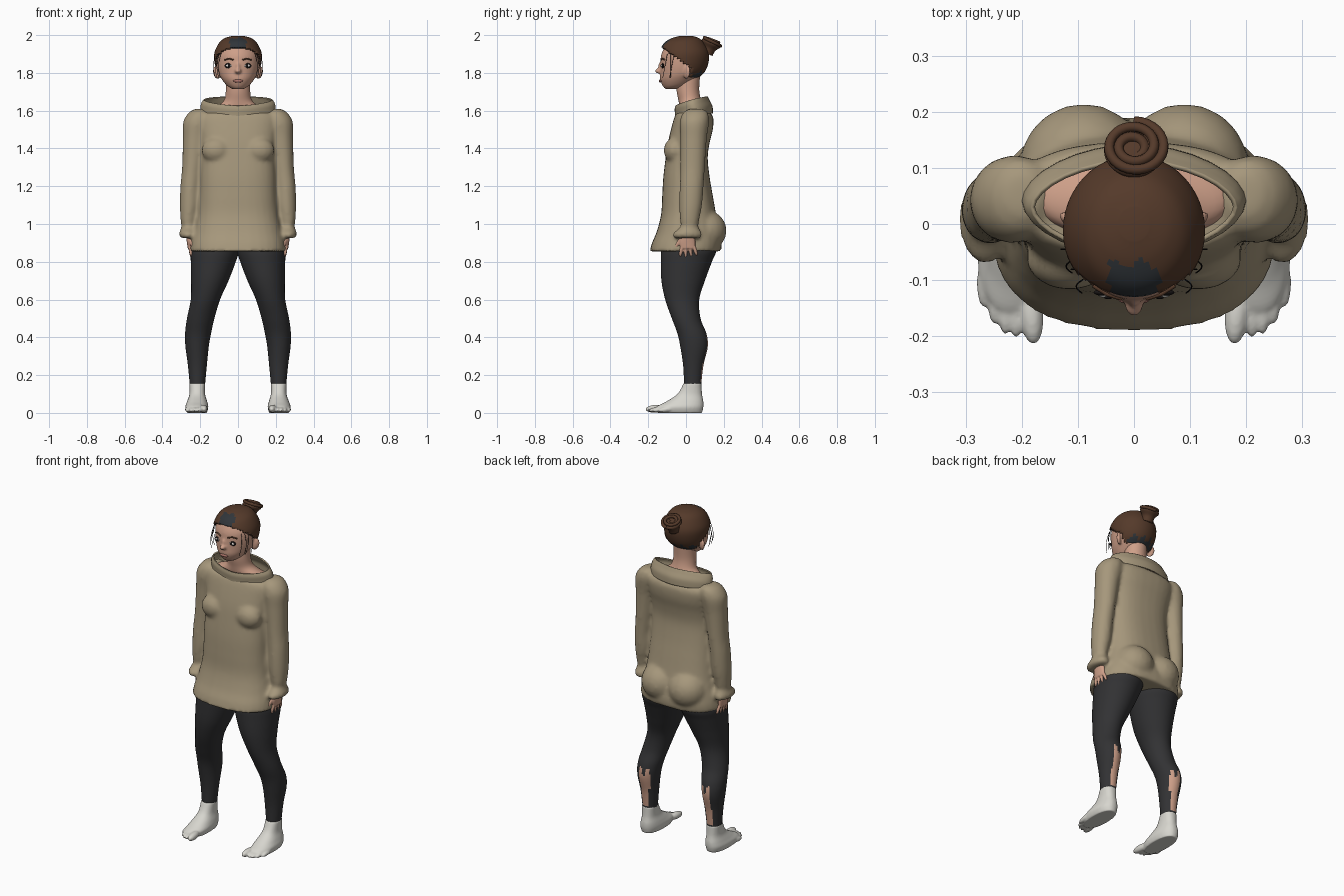
import bpy, bmesh, math
from mathutils import Vector, Matrix

if "Cube" in bpy.data.objects:
    bpy.data.objects.remove(bpy.data.objects["Cube"])


def material(name, r, g, b):
    m = bpy.data.materials.new(name)
    m.use_nodes = True
    m.diffuse_color = (r, g, b, 1)
    bsdf = m.node_tree.nodes["Principled BSDF"]
    bsdf.inputs["Base Color"].default_value = (r, g, b, 1)
    bsdf.inputs["Roughness"].default_value = .8
    return m


KNIT = material("beige knit", .38, .31, .2)
LEGGING = material("charcoal fabric", .032, .032, .034)
SKIN = material("skin", .62, .35, .25)
HAIR = material("brown hair", .09, .042, .023)
SOCK = material("off white", .68, .67, .62)
SLATE = material("dark slate", .03, .036, .042)
LASH = material("black lash", .01, .008, .008)
LIP = material("lip", .4, .17, .14)
WHITE = material("eye white", .7, .68, .65)


def interpolate(keys, sub):
    """Smooth curve through key tuples."""
    out = []
    for i in range(len(keys) - 1):
        a, b, c, d = (keys[max(i - 1, 0)], keys[i], keys[i + 1], keys[min(i + 2, len(keys) - 1)])
        for k in range(sub):
            t = k / sub
            out.append([q + .5 * t * (r - p + t * (2 * p - 5 * q + 4 * r - s + t * (3 * (q - r) + s - p)))
                        for p, q, r, s in zip(a, b, c, d)])
    return out + [list(keys[-1])]


def loft(bm, keys, side=1, seg=32, sub=5, power=2, tilt=0, lift=0, caps=True):
    """Skin rounded rings given as (z, x min, x max, y front, y back)."""
    rings = []
    for z, x0, x1, y0, y1 in interpolate(keys, sub):
        ring = []
        for i in range(seg):
            a = math.tau * i / seg
            c, s = (math.copysign(abs(f) ** (2 / power), f) for f in (math.cos(a), math.sin(a)))
            x, y = (x0 + x1) / 2 + c * (x1 - x0) / 2, (y0 + y1) / 2 + s * (y1 - y0) / 2
            ring.append(bm.verts.new((side * x, y, z + tilt * s + lift * abs(c))))
        rings.append(ring)
    for low, high in zip(rings, rings[1:]):
        for i in range(seg):
            j = (i + 1) % seg
            bm.faces.new((low[i], low[j], high[j], high[i]))
    if caps:
        bm.faces.new(rings[0])
        bm.faces.new(rings[-1])


def blob(bm, centre, radii, direction=(0, 0, 1)):
    turn = Vector(direction).to_track_quat('Z', 'Y').to_matrix().to_4x4()
    m = Matrix.Translation(centre) @ turn @ Matrix.Diagonal((*radii, 1))
    bmesh.ops.create_uvsphere(bm, u_segments=20, v_segments=12, radius=1, matrix=m)


def finger(bm, a, b, r):
    a, b = Vector(a), Vector(b)
    blob(bm, (a + b) / 2, (r, r, (b - a).length / 2 + r), b - a)


def finish(name, bm, mats, voxel=0, rule=None, thickness=0):
    bmesh.ops.recalc_face_normals(bm, faces=bm.faces)
    for f in bm.faces:
        f.smooth = True
        if rule:
            f.material_index = rule(f.calc_center_median())
    mesh = bpy.data.meshes.new(name)
    bm.to_mesh(mesh)
    bm.free()
    for m in mats:
        mesh.materials.append(m)
    ob = bpy.data.objects.new(name, mesh)
    bpy.context.collection.objects.link(ob)
    if voxel:
        mod = ob.modifiers.new("merge", 'REMESH')
        mod.mode, mod.voxel_size, mod.use_smooth_shade = 'VOXEL', voxel, True
        mod = ob.modifiers.new("soften", 'SMOOTH')
        mod.iterations = 5
    if thickness:
        mod = ob.modifiers.new("thickness", 'SOLIDIFY')
        mod.thickness, mod.offset = thickness, -1
    return ob


def tube(name, points, radius, mat):
    cu = bpy.data.curves.new(name, 'CURVE')
    cu.dimensions, cu.bevel_depth, cu.bevel_resolution = '3D', radius, 2
    sp = cu.splines.new('POLY')
    sp.points.add(len(points) - 1)
    for p, co in zip(sp.points, points):
        p.co = (*co, 1)
    sp.use_smooth = True
    cu.materials.append(mat)
    bpy.context.collection.objects.link(bpy.data.objects.new(name, cu))


def centred(rows, grow=0, rise=0):
    return [(z + rise, -w - grow, w + grow, f - grow, b + grow) for z, w, f, b in rows]


# Sweater: torso, sleeves, bust and seat fused into one knit surface
TORSO = [(.855, .255, -.192, .185), (.9, .25, -.18, .19), (.96, .235, -.155, .18), (1.05, .215, -.132, .16),
         (1.15, .205, -.126, .142), (1.25, .2, -.12, .125), (1.35, .196, -.108, .115), (1.43, .2, -.096, .125),
         (1.5, .21, -.08, .142), (1.56, .215, -.063, .145), (1.59, .19, -.05, .13)]
SLEEVE = [(.925, .225, .305, -.065, .08), (.95, .22, .312, -.07, .085), (.985, .225, .3, -.03, .066),
          (1.02, .222, .304, -.032, .07), (1.1, .205, .308, -.035, .085), (1.2, .2, .305, -.033, .093),
          (1.3, .188, .296, -.03, .1), (1.45, .165, .292, -.03, .11), (1.54, .14, .29, -.033, .122),
          (1.59, .145, .26, -.015, .115), (1.61, .17, .225, .02, .085)]
bm = bmesh.new()
loft(bm, centred(TORSO), power=2.5)
for s in (1, -1):
    loft(bm, SLEEVE, s)
    blob(bm, (s * .115, -.06, 1.39), (.078, .058, .068))
    blob(bm, (s * .09, .1, .965), (.115, .115, .11))
finish("sweater", bm, [KNIT], voxel=.011)

# Wide open collar
bm = bmesh.new()
loft(bm, centred([(1.56, .2, -.058, .143), (1.6, .2, -.058, .14), (1.63, .195, -.06, .125), (1.65, .183, -.056, .115)]),
     power=1.8, tilt=.024, lift=.008, caps=False)
finish("collar", bm, [KNIT], thickness=.008)

# Neck and upper chest
bm = bmesh.new()
loft(bm, centred([(1.57, .185, -.035, .125), (1.6, .165, -.03, .115), (1.625, .11, -.035, .095),
                  (1.655, .074, -.04, .08), (1.71, .064, -.05, .07), (1.79, .062, -.05, .075)]))
finish("neck", bm, [SKIN])

# Legs with a torn strip at the back of each calf
LEG = [(.145, .175, .255, -.01, .08), (.25, .165, .265, -.015, .092), (.35, .155, .278, -.03, .115),
       (.42, .143, .28, -.045, .108), (.5, .125, .27, -.075, .077), (.6, .095, .25, -.11, .07),
       (.7, .05, .248, -.13, .1), (.8, .012, .25, -.133, .137), (.86, -.005, .25, -.13, .16),
       (.93, -.005, .23, -.11, .15)]


def torn(c):
    across = abs(c.x) - .215
    left = -.04 if c.z > .27 else -.022
    top = .385 + .025 * math.sin(across * 150)
    return int(c.y > .06 and left < across < .02 and .17 < c.z < top)


FOOT = [(0, .165, .27, -.15, .085), (.03, .157, .28, -.16, .092), (.06, .163, .27, -.105, .092),
        (.1, .174, .257, -.045, .085), (.158, .174, .257, -.012, .082)]
for s, label in ((1, "left"), (-1, "right")):
    bm = bmesh.new()
    loft(bm, LEG, s, seg=40, sub=8)
    finish(label + "_leg", bm, [LEGGING, SKIN], rule=torn)

    # Foot with five toes
    bm = bmesh.new()
    loft(bm, FOOT, s, power=2.3)
    finger(bm, (s * .185, -.13, .024), (s * .18, -.194, .02), .021)
    for i in range(4):
        x, y = .21 + .019 * i, -.19 + .006 * i * i
        finger(bm, (s * x, y + .06, .022), (s * x, y, .014), .0135)
    finish(label + "_foot", bm, [SOCK], voxel=.005)

    # Hand with four fingers and a thumb
    bm = bmesh.new()
    loft(bm, [(.87, .242, .266, -.03, .05), (.91, .238, .272, -.035, .05), (.97, .24, .28, -.015, .045)], s)
    for i in range(4):
        y = -.022 + .021 * i
        finger(bm, (s * .255, y, .885), (s * .247, y * 1.35, .828 + .006 * abs(i - 1)), .0095)
    finger(bm, (s * .25, -.025, .925), (s * .238, -.056, .872), .0105)
    finish(label + "_hand", bm, [SKIN], voxel=.004)

# Head with nose and ears
HEAD = [(1.715, .03, -.11, -.04), (1.732, .058, -.124, .01), (1.765, .085, -.137, .055), (1.8, .103, -.137, .09),
        (1.85, .113, -.136, .108), (1.9, .112, -.13, .108), (1.95, .087, -.102, .083), (1.975, .056, -.06, .055),
        (1.986, .015, -.018, .018)]
bm = bmesh.new()
loft(bm, centred(HEAD), seg=40)
blob(bm, (0, -.14, 1.81), (.018, .024, .014))
blob(bm, (0, -.134, 1.83), (.011, .014, .03))
for s in (1, -1):
    blob(bm, (s * .112, .005, 1.803), (.012, .024, .036), (s * .2, .15, 1))
finish("head", bm, [SKIN], voxel=.006)

# Face details
bm = bmesh.new()
blob(bm, (0, -.135, 1.757), (.028, .008, .008))
finish("lips", bm, [LIP])
for s, label in ((1, "left"), (-1, "right")):
    for part, mat, y, radii in (("lashes", LASH, -.122, (.026, .007, .014)),
                                ("eye", WHITE, -.126, (.018, .006, .008)),
                                ("iris", LASH, -.13, (.008, .004, .008))):
        bm = bmesh.new()
        blob(bm, (s * .046, y, 1.838), radii)
        finish(label + "_" + part, bm, [mat])
    tube(label + "_brow", [(s * .022, -.133, 1.868), (s * .048, -.125, 1.876), (s * .072, -.11, 1.868)], .004, HAIR)


# Hair cap cut to a hairline, with slate patches at the brow and nape
def hairline(c):
    return 1.775 if c.y > .022 else 1.932 - .72 * (c.y + .12)


def patch(c):
    ragged = .008 * math.sin(c.x * 130)
    brow = abs(c.x) < .045 and c.y < -.07 + ragged and c.z > 1.93
    nape = c.y > .035 and c.z < 1.803 + 2 * ragged
    return int(brow or nape)


bm = bmesh.new()
loft(bm, centred(HEAD, .012, .01), seg=48, sub=8)
low = [f for f in bm.faces if f.calc_center_median().z < hairline(f.calc_center_median())]
bmesh.ops.delete(bm, geom=low, context='FACES')
finish("hair", bm, [HAIR, SLATE], rule=patch, thickness=.014)

# Coiled bun, flaring upward along a leaning axis
axis = Vector((0, .38, .92)).normalized()
across = Vector((0, axis.z, -axis.y))
rim = Vector((0, .135, 1.962))
bm = bmesh.new()
loft(bm, centred([(-.065, .032, -.032, .032), (-.035, .036, -.036, .036), (-.01, .053, -.052, .052), (.002, .05, -.05, .05)]))
bmesh.ops.transform(bm, verts=bm.verts, matrix=Matrix.Translation(rim) @ axis.to_track_quat('Z', 'Y').to_matrix().to_4x4())
finish("bun", bm, [HAIR])
coil = []
for i in range(90):
    a, r = i * .21, .052 * (1 - i / 100)
    coil.append(rim + across * r * math.cos(a) + Vector((r * math.sin(a) * 1.1, 0, 0)) + axis * .012 * math.sin(i * .05))
tube("bun_coil", coil, .009, HAIR)

# Loose strands at the temples
for s in (1, -1):
    for i in range(4):
        y = -.045 - .018 * i
        path = [(s * (.118 - .009 * i + .012 * math.sin(k * .5)), y - .004 * k * (i % 2), 1.9 - .021 * k)
                for k in range(7)]
        tube(("left" if s > 0 else "right") + "_strand", path, .0013, LASH)
